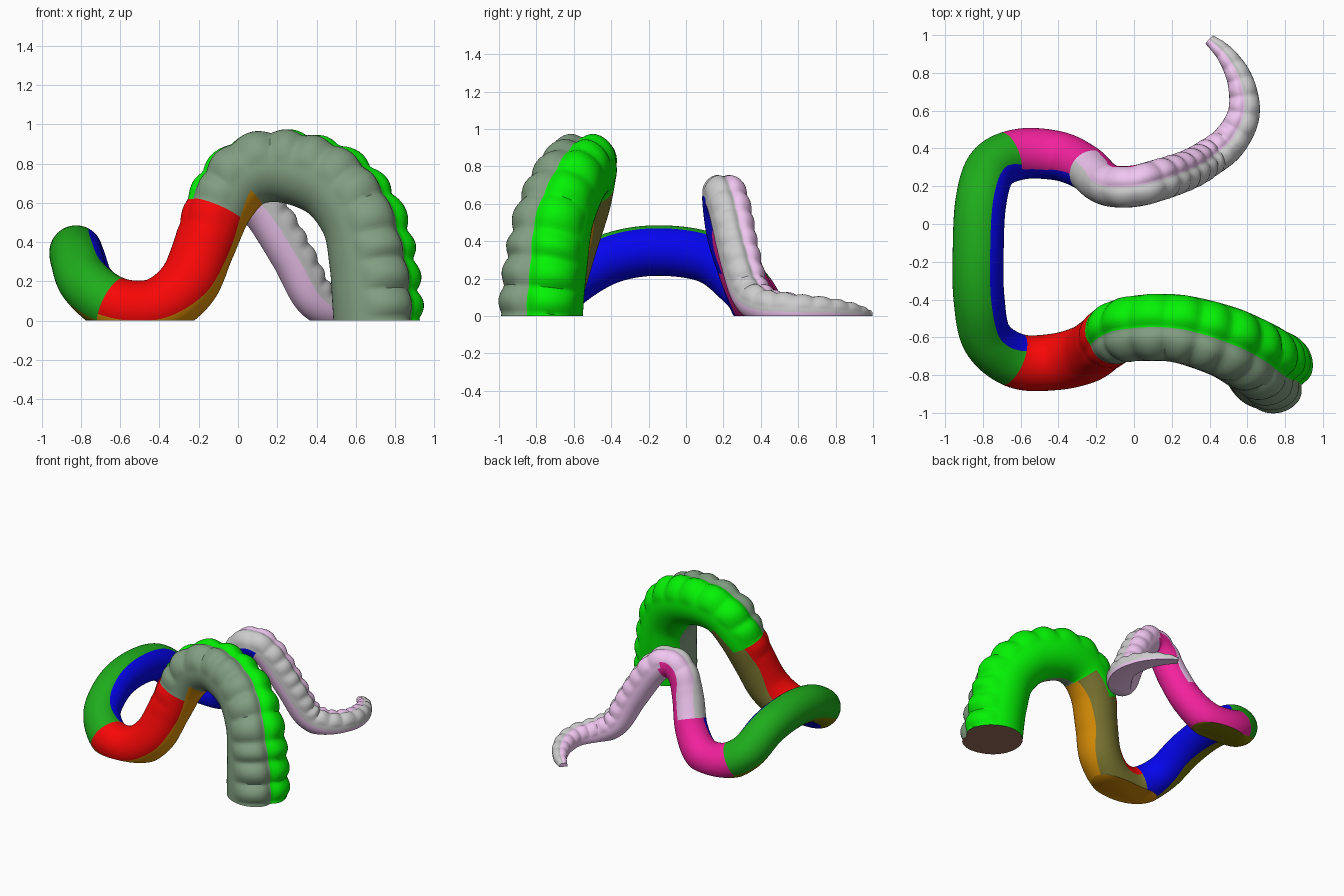
import bpy, bmesh, math
from mathutils import Vector

if "Cube" in bpy.data.objects:
    bpy.data.objects.remove(bpy.data.objects["Cube"])

# centre line of the tentacle: x, y, z, radius
PATH = [
    (.71, -.775, -.15, .215), (.695, -.76, .10, .215), (.675, -.735, .30, .21), (.62, -.695, .52, .20),
    (.47, -.62, .70, .19), (.24, -.555, .78, .18), (.05, -.55, .75, .175), (-.08, -.57, .60, .165),
    (-.17, -.63, .38, .155), (-.26, -.69, .18, .155), (-.42, -.73, .065, .15), (-.62, -.725, .075, .145),
    (-.775, -.61, .19, .135), (-.82, -.40, .31, .135), (-.825, -.15, .35, .135), (-.81, .12, .31, .135),
    (-.75, .30, .17, .135), (-.60, .37, .08, .135), (-.40, .36, .08, .13), (-.26, .30, .22, .12),
    (-.18, .23, .42, .115), (-.11, .20, .58, .11), (.0, .20, .645, .11), (.12, .23, .57, .11),
    (.27, .28, .33, .105), (.38, .34, .12, .10), (.50, .43, .045, .095), (.58, .58, .03, .085),
    (.565, .75, .025, .07), (.49, .89, .015, .05), (.40, .975, .0, .03)]
STEPS, SIDES = 16, 64

# colours as seen on screen, converted to linear further down
COLOURS = {
    "sage": (.50, .61, .50), "lime": (.05, .95, .05), "red": (.97, .06, .06), "orange": (.86, .56, .06),
    "olive": (.49, .47, .21), "green": (.14, .67, .13), "moss": (.49, .48, .03), "blue": (.05, .05, .93),
    "pink": (.95, .15, .61), "lilac": (.94, .77, .94), "silver": (.75, .75, .75), "brown": (.60, .42, .36)}
NAMES = list(COLOURS)


def spline(t):
    """Catmull-Rom point on the path, t in control-point units."""
    i = min(int(t), len(PATH) - 2)
    f = t - i
    p = [Vector(PATH[min(max(i + k, 0), len(PATH) - 1)]) for k in (-1, 0, 1, 2)]
    return .5 * (2 * p[1] + (p[2] - p[0]) * f + (2 * p[0] - 5 * p[1] + 4 * p[2] - p[3]) * f ** 2
                 + (3 * p[1] - p[0] - 3 * p[2] + p[3]) * f ** 3)


def smooth(a, b, x):
    x = min(max((x - a) / (b - a), 0), 1)
    return x * x * (3 - 2 * x)


def colour(t, a):
    """Colour patch from position along the path and angle around it."""
    u, s = math.cos(a), math.sin(a)
    if t < 6.3 or (t < 7.2 and u > -.4):
        return "sage" if s > 0 else "lime"
    if t < 11.1:
        if u > .2 or (u > -.4 and s > 0):
            return "red"
        return "orange" if s > -.2 else "olive"
    if t < 16.6:
        if s < -.45 or (s < -.1 and u < -.3):
            return "blue"
        return "moss" if u < -.65 else "green"
    if t < 19.3 or (t < 22.2 and u < .4 and s > 0) or (t < 22.5 and u < 0):
        if t < 17.6 and u < -.6 and s > -.4:
            return "moss"
        return "pink" if s > (-.65 if t < 19.3 else -.3) else "blue"
    return "silver" if s < 0 and u > -.1 else "lilac"


# sweep the lobed cross-section along the path
count = (len(PATH) - 1) * STEPS + 1
ts = [i / STEPS for i in range(count)]
pts = [spline(t) for t in ts]
bm = bmesh.new()
rings, phase = [], 0
for i, (t, p) in enumerate(zip(ts, pts)):
    c, r = p.xyz, p.w
    T = (pts[min(i + 1, count - 1)].xyz - pts[max(i - 1, 0)].xyz).normalized()
    heading = pts[min(i + 14, count - 1)].xyz - pts[max(i - 14, 0)].xyz
    if t < 3:
        heading = Vector((-.9, .42, 0)).lerp(heading.normalized(), smooth(1, 3, t))
    S = Vector((-heading.y, heading.x, 0))
    S = (S - T * S.dot(T)).normalized()
    U = T.cross(S)
    if i:
        phase += (c - pts[i - 1].xyz).length / (.065 + .37 * r) * math.pi
    # two rows of bumps on the outer side, fading out on the smooth middle part
    amount = max(1 - smooth(6.2, 8.5, t), smooth(20, 22.5, t))
    ring = []
    for k in range(SIDES):
        a = 2 * math.pi * k / SIDES
        b = abs((a + math.pi) % (2 * math.pi) - math.pi)
        lobe = max(0, 1 - ((b - .6) / .8) ** 2)
        notch = math.exp(-(b / .2) ** 2)
        rr = r * (1 + amount * (lobe * (.15 * abs(math.sin(phase)) + .02) - .10 * notch))
        ring.append(bm.verts.new(c + rr * (math.cos(a) * U + math.sin(a) * S)))
    rings.append(ring)
for i in range(count - 1):
    for k in range(SIDES):
        n = (k + 1) % SIDES
        f = bm.faces.new((rings[i][k], rings[i][n], rings[i + 1][n], rings[i + 1][k]))
        f.material_index = NAMES.index(colour(ts[i], 2 * math.pi * (k + .5) / SIDES))
bm.faces.new(rings[-1]).material_index = NAMES.index("lilac")
bm.faces.new(rings[0])

# slice flat on the ground and close the cuts
bmesh.ops.bisect_plane(bm, geom=bm.verts[:] + bm.edges[:] + bm.faces[:], plane_co=(0, 0, 0),
                       plane_no=(0, 0, 1), clear_inner=True)
caps = bmesh.ops.holes_fill(bm, edges=[e for e in bm.edges if e.is_boundary], sides=0)["faces"]
for f in caps:
    m = f.calc_center_median()
    name = "brown" if m.x > .3 and m.y < 0 else "orange" if m.y < -.4 else "moss" if m.x < 0 else "lilac"
    f.material_index = NAMES.index(name)
bmesh.ops.recalc_face_normals(bm, faces=bm.faces)

mesh = bpy.data.meshes.new("tentacle")
bm.to_mesh(mesh)
bm.free()
for name, rgb in COLOURS.items():
    mat = bpy.data.materials.new(name)
    mat.diffuse_color = (*[v ** 2.2 for v in rgb], 1)
    mat.use_nodes = True
    mat.node_tree.nodes["Principled BSDF"].inputs["Base Color"].default_value = mat.diffuse_color
    mesh.materials.append(mat)
obj = bpy.data.objects.new("tentacle", mesh)
bpy.context.collection.objects.link(obj)
bpy.context.view_layer.objects.active = obj
obj.select_set(True)
bpy.ops.object.shade_smooth_by_angle(angle=math.radians(50))
